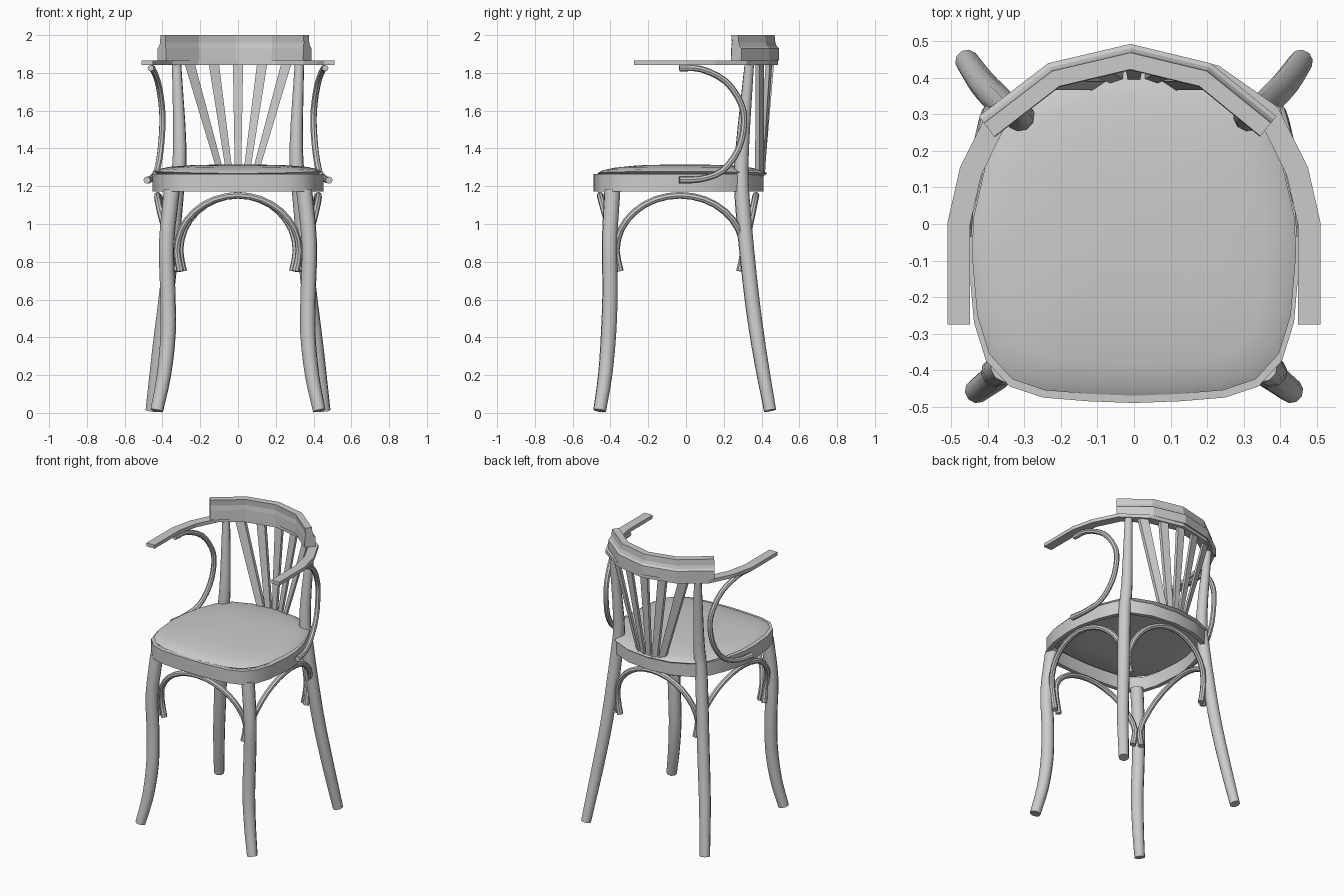
import bpy, bmesh, math
from mathutils import Vector

old = bpy.data.objects.get("Cube")
if old:
    bpy.data.objects.remove(old, do_unlink=True)

grey = bpy.data.materials.new("plain_grey")
grey.use_nodes = True
grey.diffuse_color = (0.6, 0.6, 0.6, 1)
grey.node_tree.nodes["Principled BSDF"].inputs["Base Color"].default_value = (0.6, 0.6, 0.6, 1)


def finish(name, bm, smooth=None):
    bmesh.ops.recalc_face_normals(bm, faces=bm.faces)
    mesh = bpy.data.meshes.new(name)
    bm.to_mesh(mesh)
    bm.free()
    mesh.materials.append(grey)
    obj = bpy.data.objects.new(name, mesh)
    bpy.context.collection.objects.link(obj)
    if smooth:
        bpy.ops.object.select_all(action="DESELECT")
        obj.select_set(True)
        bpy.context.view_layer.objects.active = obj
        bpy.ops.object.shade_smooth_by_angle(angle=math.radians(smooth))
    return obj


def bridge(bm, rings, closed=False):
    """Join rings of vertices with quads, capping the ends of an open run."""
    n = len(rings[0])
    pairs = list(zip(rings, rings[1:]))
    if closed:
        pairs.append((rings[-1], rings[0]))
    for a, b in pairs:
        for i in range(n):
            j = (i + 1) % n
            bm.faces.new((a[i], a[j], b[j], b[i]))
    if not closed:
        bm.faces.new(rings[0])
        bm.faces.new(rings[-1])


def smooth_path(pts, steps):
    """Catmull-Rom curve through 4D points (x, y, z, radius)."""
    p = [Vector(q) for q in pts]
    p = [2 * p[0] - p[1]] + p + [2 * p[-1] - p[-2]]
    out = []
    for a, b, c, d in zip(p, p[1:], p[2:], p[3:]):
        for k in range(steps):
            t = k / steps
            out.append(0.5 * (2 * b + (c - a) * t + (2 * a - 5 * b + 4 * c - d) * t * t
                              + (3 * b - a - 3 * c + d) * t ** 3))
    return out + [p[-2]]


def tube(name, pts, steps=3, sides=10):
    path = smooth_path(pts, steps)
    bm = bmesh.new()
    rings, normal = [], None
    for i, q in enumerate(path):
        tangent = (path[min(i + 1, len(path) - 1)] - path[max(i - 1, 0)]).to_3d().normalized()
        if normal is None:
            normal = tangent.orthogonal()
        normal = (normal - tangent * normal.dot(tangent)).normalized()
        side = tangent.cross(normal)
        angles = [math.tau * k / sides for k in range(sides)]
        rings.append([bm.verts.new(q.to_3d() + q.w * (normal * math.cos(a) + side * math.sin(a)))
                      for a in angles])
    bridge(bm, rings)
    return finish(name, bm, 40)


def strip(name, path, profile, closed=False, smooth=None):
    """Sweep an (offset, z) profile along a flat path, offset to its left."""
    bm = bmesh.new()
    rings, n = [], len(path)
    for i, p in enumerate(path):
        before = path[(i - 1) % n] if closed else path[max(i - 1, 0)]
        after = path[(i + 1) % n] if closed else path[min(i + 1, n - 1)]
        t = (Vector(after) - Vector(before)).normalized()
        rings.append([bm.verts.new((p[0] - t.y * o, p[1] + t.x * o, z)) for o, z in profile])
    bridge(bm, rings, closed)
    return finish(name, bm, smooth)


def flip(pts):
    return [(-p[0], *p[1:]) for p in pts]


# Seat band, a hollow ring around the rounded seat
half = [(0.13, -0.485), (0.25, -0.475), (0.34, -0.445), (0.405, -0.375), (0.438, -0.27),
        (0.453, -0.1), (0.448, 0.0), (0.415, 0.14), (0.37, 0.25), (0.3, 0.335), (0.17, 0.39)]
outline = [(0, -0.49)] + half + [(0, 0.41)] + flip(half)[::-1]
strip("seat_band", outline, [(0, 1.172), (0, 1.265), (0.028, 1.265), (0.028, 1.172)], True, 30)

# Domed cushion, set slightly back over the band
bm = bmesh.new()
rings = []
for s, z in [(0.6, 1.25), (0.94, 1.25), (1, 1.268), (0.95, 1.282), (0.82, 1.297), (0.55, 1.31), (0.2, 1.315)]:
    rings.append([bm.verts.new((x * 0.98 * s, (y + 0.02) * s, z + 0.05 * (x * s) ** 2 * s))
                  for x, y in outline])
bridge(bm, rings)
finish("seat_cushion", bm, 50)

# Flat bent arm rail
arm = [(0.48, -0.275), (0.48, 0.0), (0.447, 0.145), (0.37, 0.3), (0.22, 0.405)]
strip("arm_rail", arm + [(0, 0.455)] + flip(arm)[::-1],
      [(-0.031, 1.842), (0.031, 1.842), (0.031, 1.866), (-0.031, 1.866)])

# Moulded crest above the arm rail
strip("crest_rail", [(0.39, 0.295), (0.21, 0.44), (-0.01, 0.493), (-0.235, 0.44), (-0.425, 0.295)],
      [(0, 1.866), (0, 1.93), (0.012, 1.94), (0.02, 1.96), (0.024, 2.0),
       (0.07, 2.0), (0.066, 1.96), (0.07, 1.93), (0.072, 1.866)])
for o in [bpy.data.objects["crest_rail"]]:
    # the path runs right to left, so push the offsets towards the sitter
    cx = sum(v.co.y for v in o.data.vertices) / len(o.data.vertices)
    if max(v.co.y for v in o.data.vertices) > 0.52:
        for v in o.data.vertices:
            v.co.y -= 0.07

# Fan of flat back slats
for i in range(-2, 3):
    bm = bmesh.new()
    rings = []
    for x, y, z, w in [(0.045 * i, 0.405 - 0.004 * i * i, 1.265, 0.017),
                       (0.128 * i, 0.455 - 0.016 * i * i, 1.85, 0.027)]:
        rings.append([bm.verts.new((x + a * w, y + b * 0.011 - a * 0.006 * i, z))
                      for a, b in ((-1, -1), (1, -1), (1, 1), (-1, 1))])
    bridge(bm, rings)
    finish(f"back_slat_{i + 3}", bm)

front_leg = [(0.43, -0.457, 0.012, 0.034), (0.392, -0.428, 0.2, 0.038), (0.37, -0.41, 0.42, 0.041),
             (0.372, -0.402, 0.65, 0.041), (0.378, -0.405, 0.9, 0.041), (0.35, -0.39, 1.18, 0.043)]
rear_post = [(0.457, 0.445, 0.012, 0.033), (0.415, 0.385, 0.35, 0.038), (0.37, 0.338, 0.7, 0.04),
             (0.325, 0.295, 1.17, 0.04), (0.308, 0.298, 1.4, 0.036), (0.325, 0.335, 1.845, 0.025)]
arm_support = [(0.462, -0.035, 1.825, 0.017), (0.452, 0.08, 1.82, 0.017), (0.425, 0.21, 1.755, 0.017),
               (0.405, 0.29, 1.64, 0.017), (0.4, 0.307, 1.53, 0.017), (0.41, 0.275, 1.39, 0.017),
               (0.43, 0.19, 1.28, 0.017), (0.462, 0.08, 1.238, 0.017), (0.482, -0.035, 1.232, 0.019)]


def arch(foot_a, foot_b, bulge):
    """Bentwood arch between two feet, bowing outwards at the crown."""
    a, b = Vector(foot_a), Vector(foot_b)
    pts = [(*a, 0.75, 0.02)]
    for k in range(9):
        ang = math.pi * k / 8
        p = a.lerp(b, 0.5 - 0.53 * math.cos(ang)) + Vector(bulge) * math.sin(ang)
        pts.append((*p, 0.86 + 0.292 * math.sin(ang), 0.018))
    return pts + [(*b, 0.75, 0.02)]


side_arch = arch((0.355, -0.35), (0.325, 0.285), (0.085, 0))

# Mirrored legs, arm loops and side arches
for side, turn in (("left", list), ("right", flip)):
    tube(f"{side}_front_leg", turn(front_leg), 3)
    tube(f"{side}_rear_post", turn(rear_post), 3)
    tube(f"{side}_arm_support", turn(arm_support), 3, 8)
    tube(f"{side}_arch", turn(side_arch), 2, 8)

# Front and back arches
tube("front_arch", arch((-0.305, -0.375), (0.305, -0.375), (0, -0.08)), 2, 8)
tube("back_arch", arch((-0.29, 0.31), (0.29, 0.31), (0, 0.06)), 2, 8)
